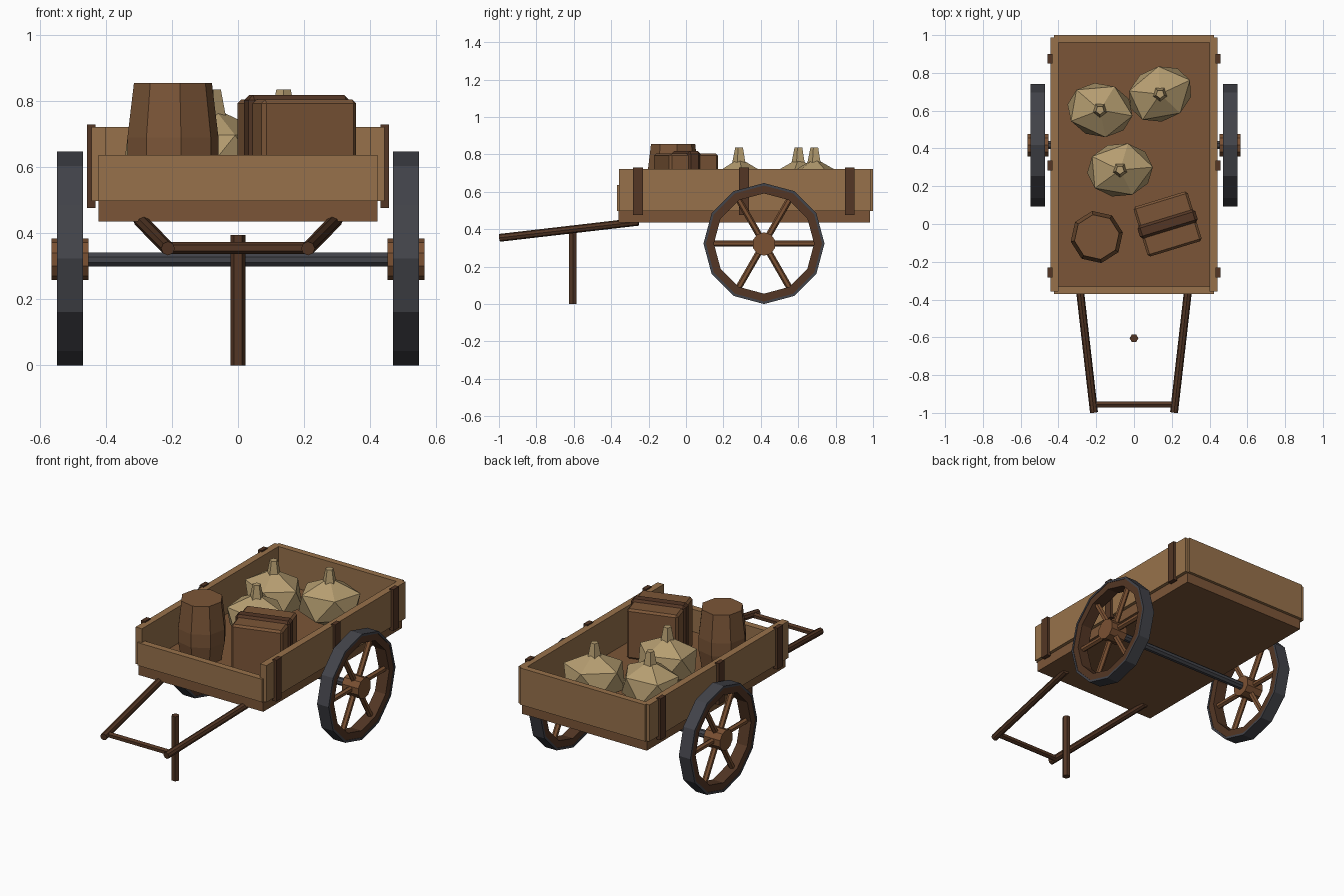
import bpy, math
from mathutils import Vector, Matrix

if "Cube" in bpy.data.objects:
    bpy.data.objects.remove(bpy.data.objects["Cube"])


def material(name, r, g, b):
    m = bpy.data.materials.new(name)
    lin = [(c / 255) ** 2.2 for c in (r, g, b)]
    m.diffuse_color = (*lin, 1)
    m.use_nodes = True
    m.node_tree.nodes["Principled BSDF"].inputs["Base Color"].default_value = m.diffuse_color
    return m


LIGHT = material("light_wood", 150, 113, 76)
MID = material("mid_wood", 122, 86, 58)
DARK = material("dark_wood", 84, 57, 41)
HUB = material("hub_wood", 122, 82, 54)
IRON = material("iron", 68, 69, 75)
CLOTH = material("sackcloth", 180, 156, 112)


def finish(name, mat):
    o = bpy.context.object
    o.name = name
    o.data.materials.append(mat)
    return o


def box(name, mat, x, y, z, turn=0, bevel=0):
    """Box from (min, max) ranges, optionally turned about z and bevelled."""
    lo, hi = Vector((x[0], y[0], z[0])), Vector((x[1], y[1], z[1]))
    bpy.ops.mesh.primitive_cube_add(size=1, location=(lo + hi) / 2, rotation=(0, 0, turn))
    o = finish(name, mat)
    o.data.transform(Matrix.Diagonal((*(hi - lo), 1)))
    if bevel:
        b = o.modifiers.new("bevel", 'BEVEL')
        b.width, b.segments = bevel, 1
    return o


def rod(name, mat, a, b, r, sides, r2=None, spin=0):
    """Straight rod between two points, optionally tapered."""
    a, b = Vector(a), Vector(b)
    d = b - a
    bpy.ops.mesh.primitive_cone_add(vertices=sides, radius1=r, radius2=r if r2 is None else r2,
                                    depth=d.length, location=(a + b) / 2)
    o = finish(name, mat)
    o.data.transform(Matrix.Rotation(spin, 4, 'Z'))
    o.rotation_euler = d.to_track_quat('Z', 'Y').to_euler()
    return o


def lathe(name, mat, profile, sides, loc, rot=(0, 0, 0), ring=False):
    """Revolve (radius, height) points; a ring joins its profile ends, otherwise ends are capped."""
    n = len(profile)
    verts = [(r * math.cos(2 * math.pi * i / sides), r * math.sin(2 * math.pi * i / sides), h)
             for i in range(sides) for r, h in profile]
    faces = [(i * n + j, (i + 1) % sides * n + j, (i + 1) % sides * n + (j + 1) % n, i * n + (j + 1) % n)
             for i in range(sides) for j in range(n if ring else n - 1)]
    if not ring:
        faces.append([i * n for i in reversed(range(sides))])
        faces.append([i * n + n - 1 for i in range(sides)])
    me = bpy.data.meshes.new(name)
    me.from_pydata(verts, [], faces)
    o = bpy.data.objects.new(name, me)
    bpy.context.collection.objects.link(o)
    me.materials.append(mat)
    o.location, o.rotation_euler = loc, rot
    return o


# Cart bed and end boards
box("bed_floor", MID, (-0.423, 0.423), (-0.36, 0.983), (0.435, 0.5))
box("front_board", LIGHT, (-0.423, 0.423), (-0.37, -0.33), (0.497, 0.637))
box("back_board", LIGHT, (-0.423, 0.423), (0.962, 1.0), (0.497, 0.722))

AXLE_Y, AXLE_Z = 0.417, 0.3235
rod("axle", IRON, (-0.47, AXLE_Y, 0.32), (0.47, AXLE_Y, 0.32), 0.023, 8, spin=math.pi / 8)

for s, side in ((-1, "left"), (1, "right")):
    # Side board with three cleats
    box(side + "_board", LIGHT, sorted((s * 0.4, s * 0.443)), (-0.358, 0.988), (0.497, 0.722))
    for i, y in enumerate((-0.257, 0.31, 0.875)):
        box(f"{side}_cleat_{i + 1}", DARK, sorted((s * 0.432, s * 0.458)),
            (y - 0.026, y + 0.026), (0.477, 0.73))

    # Wheel: iron tyre, wooden rim, hub, spokes
    centre = (s * 0.509, AXLE_Y, AXLE_Z)
    turn = (0, math.pi / 2, 0)
    lathe(side + "_tyre", IRON, [(0.31, -0.039), (0.3235, -0.039), (0.3235, 0.039), (0.31, 0.039)],
          12, centre, turn, ring=True)
    lathe(side + "_rim", DARK, [(0.268, -0.036), (0.312, -0.036), (0.312, 0.036), (0.268, 0.036)],
          12, centre, turn, ring=True)
    rod(side + "_hub", HUB, (s * 0.453, AXLE_Y, 0.321), (s * 0.565, AXLE_Y, 0.321), 0.063, 10)
    for k in range(6):
        a = k * math.pi / 3
        d = Vector((0, math.cos(a), math.sin(a)))
        c = Vector(centre)
        rod(f"{side}_spoke_{k + 1}", HUB, c + d * 0.04, c + d * 0.285, 0.017, 6)

    # Pull handle
    rod(side + "_handle", DARK, (s * 0.297, -0.255, 0.44), (s * 0.212, -0.997, 0.354), 0.021, 8)

rod("handle_crossbar", DARK, (-0.21, -0.955, 0.355), (0.21, -0.955, 0.355), 0.018, 6)
rod("prop_leg", DARK, (0, -0.605, 0), (0, -0.605, 0.395), 0.023, 6, spin=math.pi / 6)

# Barrel
lathe("barrel", MID, [(0.12, 0.5), (0.14, 0.61), (0.14, 0.69), (0.12, 0.855)], 8,
      (-0.197, -0.069, 0), (0, 0, math.radians(10)))

# Chest with a strap around it
TURN = math.radians(17)
box("chest", MID, (0.028, 0.328), (-0.1375, 0.1375), (0.5, 0.805), TURN, 0.012)
box("chest_strap", DARK, (0.018, 0.338), (-0.037, 0.037), (0.5, 0.818), TURN, 0.015)

# Sacks with tied necks
for i, (x, y, a) in enumerate(((-0.18, 0.603, -10), (0.138, 0.688, 25), (-0.074, 0.286, 5))):
    bpy.ops.mesh.primitive_ico_sphere_add(subdivisions=1, radius=1, location=(x, y, 0.63),
                                          rotation=(0, 0, math.radians(a)))
    finish(f"sack_{i + 1}", CLOTH).scale = (0.195, 0.16, 0.15)
    rod(f"sack_neck_{i + 1}", CLOTH, (x, y, 0.74), (x, y, 0.836), 0.042, 5, 0.023)
